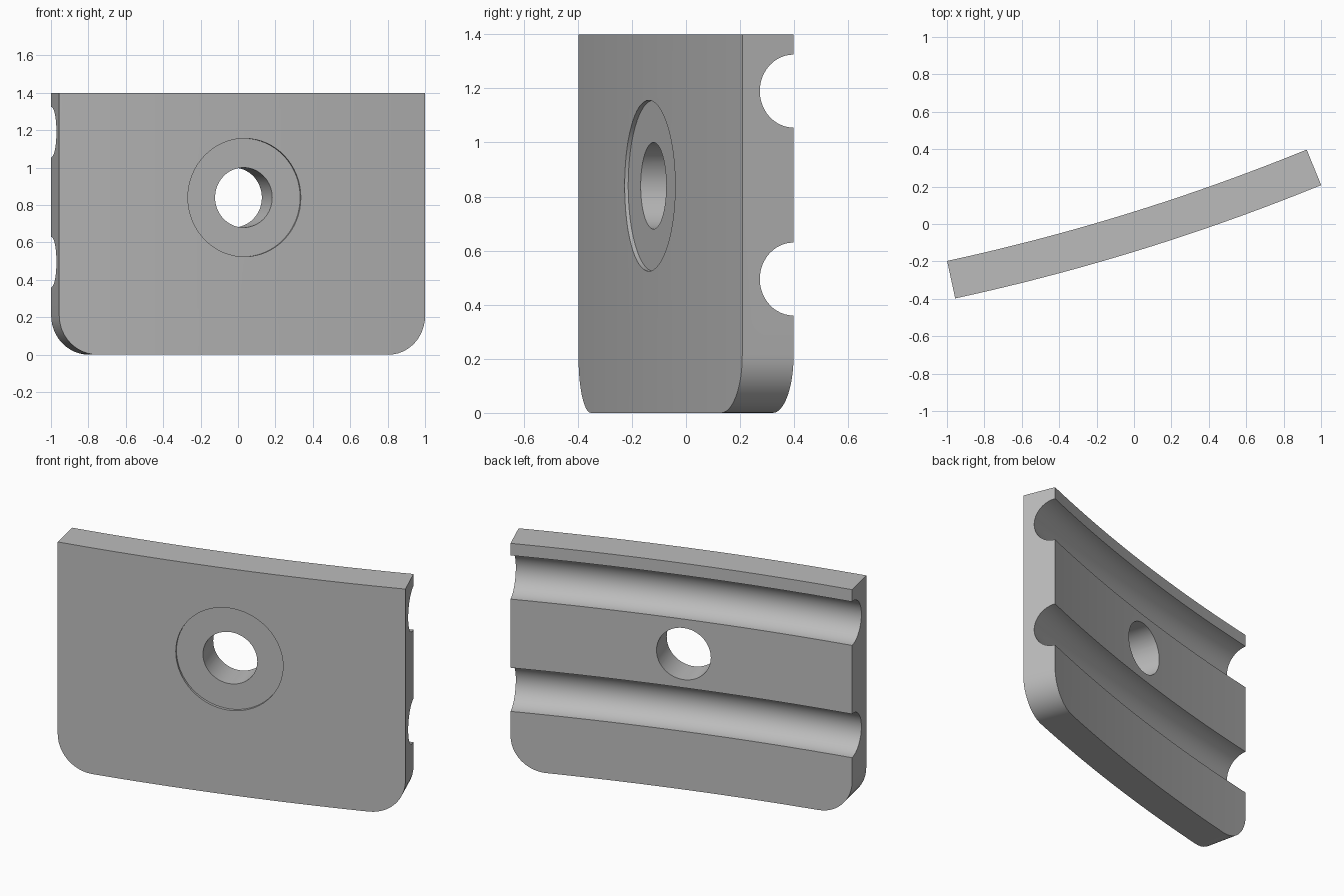
import bpy, bmesh
from math import sin, cos, pi, radians
from mathutils import Matrix, Vector

cube = bpy.data.objects.get("Cube")
if cube:
    bpy.data.objects.remove(cube, do_unlink=True)

FRONT_R, THICK, HEIGHT = 11.75, 0.205, 1.4
A0, A1 = radians(12.2), radians(22.2)
CENTRE = Vector((-3.439, 11.087, 0))
CORNER, GROOVE_R = 0.21, 0.135
GROOVES = (0.495, 1.19)
HOLE_Z = 0.84


def bend(angle, depth, z):
    """Point at a sweep angle, a depth behind the front face and a height."""
    r = FRONT_R - depth
    return CENTRE + Vector((r * sin(angle), -r * cos(angle), z))


# Section: front edge, then the back edge with two half-round grooves
def section(bottom):
    pts = [(0, HEIGHT), (0, bottom), (THICK, bottom)]
    for zc in GROOVES:
        for i in range(25):
            t = pi * i / 24
            pts.append((THICK - GROOVE_R * sin(t), zc - GROOVE_R * cos(t)))
    return pts + [(THICK, HEIGHT)]


# Columns: dense at the rounded lower corners, even between them
span = A1 - A0
corner_span = CORNER / FRONT_R
steps = 12
corner = [(corner_span * (1 - cos(t)), CORNER * (1 - sin(t)))
          for t in (pi / 2 * i / steps for i in range(steps + 1))]
columns = [(A0 + a, z) for a, z in corner]
columns += [(A0 + corner_span + (span - 2 * corner_span) * i / 24, 0) for i in range(1, 24)]
columns += [(A1 - a, z) for a, z in reversed(corner)]

# Curved plate swept through the columns
bm = bmesh.new()
rings = [[bm.verts.new(bend(a, d, z)) for d, z in section(bottom)] for a, bottom in columns]
for r0, r1 in zip(rings, rings[1:]):
    for i in range(len(r0)):
        j = (i + 1) % len(r0)
        bm.faces.new((r0[i], r0[j], r1[j], r1[i]))
bm.faces.new(rings[0])
bm.faces.new(rings[-1])
bmesh.ops.recalc_face_normals(bm, faces=bm.faces)
mesh = bpy.data.meshes.new("curved_plate")
bm.to_mesh(mesh)
bm.free()
plate = bpy.data.objects.new("curved_plate", mesh)
bpy.context.collection.objects.link(plate)

grey = bpy.data.materials.new("plain_grey")
grey.use_nodes = True
colour = (0.5, 0.5, 0.5, 1)
grey.diffuse_color = colour
grey.node_tree.nodes["Principled BSDF"].inputs["Base Color"].default_value = colour
mesh.materials.append(grey)

# Bolt hole and shallow washer recess, square to the middle of the plate
mid = (A0 + A1) / 2


def cut_round(name, radius, start, end):
    turn = Matrix.Rotation(mid, 4, "Z") @ Matrix.Rotation(pi / 2, 4, "X")
    place = Matrix.Translation(bend(mid, (start + end) / 2, HOLE_Z)) @ turn
    cutter_bm = bmesh.new()
    bmesh.ops.create_cone(cutter_bm, cap_ends=True, segments=64, radius1=radius,
                          radius2=radius, depth=end - start, matrix=place)
    data = bpy.data.meshes.new(name)
    cutter_bm.to_mesh(data)
    cutter_bm.free()
    data.materials.append(grey)
    cutter = bpy.data.objects.new(name, data)
    bpy.context.collection.objects.link(cutter)
    cutter.hide_render = True
    mod = plate.modifiers.new(name, "BOOLEAN")
    mod.operation = "DIFFERENCE"
    mod.solver = "EXACT"
    mod.object = cutter
    bpy.ops.object.modifier_apply(modifier=mod.name)
    bpy.data.objects.remove(cutter, do_unlink=True)


bpy.ops.object.select_all(action="DESELECT")
bpy.context.view_layer.objects.active = plate
plate.select_set(True)
cut_round("washer_recess", 0.316, -0.2, 0.018)
cut_round("bolt_hole", 0.16, -0.3, 0.5)
bpy.ops.object.shade_smooth_by_angle(angle=radians(25))
